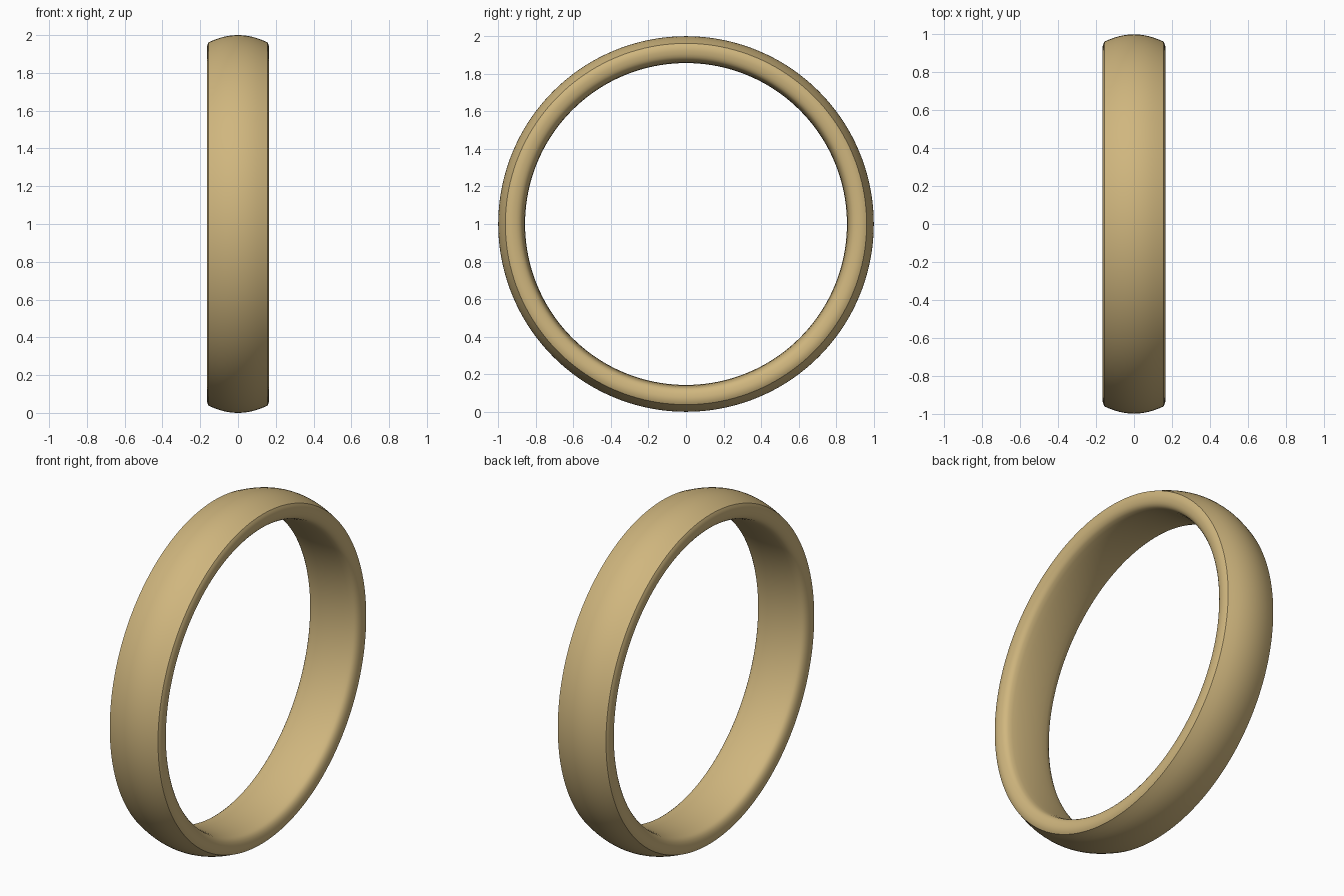
import bpy, bmesh, math

if "Cube" in bpy.data.objects:
    bpy.data.objects.remove(bpy.data.objects["Cube"])

SEG = 160

# Right half of the band cross-section as (x, radius), from crown to bore
half = [(0.0, 1.0), (0.025, 0.999), (0.05, 0.996), (0.075, 0.991), (0.10, 0.984),
        (0.13, 0.973), (0.156, 0.962),                                 # domed outside
        (0.161, 0.952), (0.165, 0.937), (0.165, 0.922), (0.162, 0.905),
        (0.157, 0.891), (0.149, 0.880), (0.138, 0.872),                # rounded rim
        (0.115, 0.866), (0.08, 0.861), (0.04, 0.858), (0.0, 0.857)]    # comfort-fit bore
profile = half + [(-x, r) for x, r in reversed(half[1:-1])]

# Lathe the closed profile about the x axis
bm = bmesh.new()
rings = []
for i in range(SEG):
    a = 2 * math.pi * i / SEG
    rings.append([bm.verts.new((x, r * math.cos(a), 1 + r * math.sin(a))) for x, r in profile])
n = len(profile)
for i in range(SEG):
    p, q = rings[i], rings[(i + 1) % SEG]
    for j in range(n):
        k = (j + 1) % n
        bm.faces.new((p[j], p[k], q[k], q[j]))
bmesh.ops.recalc_face_normals(bm, faces=bm.faces)
mesh = bpy.data.meshes.new("ring_band")
bm.to_mesh(mesh)
bm.free()
band = bpy.data.objects.new("ring_band", mesh)
bpy.context.collection.objects.link(band)

# Gold finish
gold = bpy.data.materials.new("gold")
gold.diffuse_color = (0.63, 0.47, 0.21, 1)
gold.use_nodes = True
gold.node_tree.nodes["Principled BSDF"].inputs["Base Color"].default_value = gold.diffuse_color
mesh.materials.append(gold)

# Smooth shading with the outer rim crease kept sharp
bpy.context.view_layer.objects.active = band
band.select_set(True)
bpy.ops.object.shade_smooth_by_angle(angle=math.radians(32))
